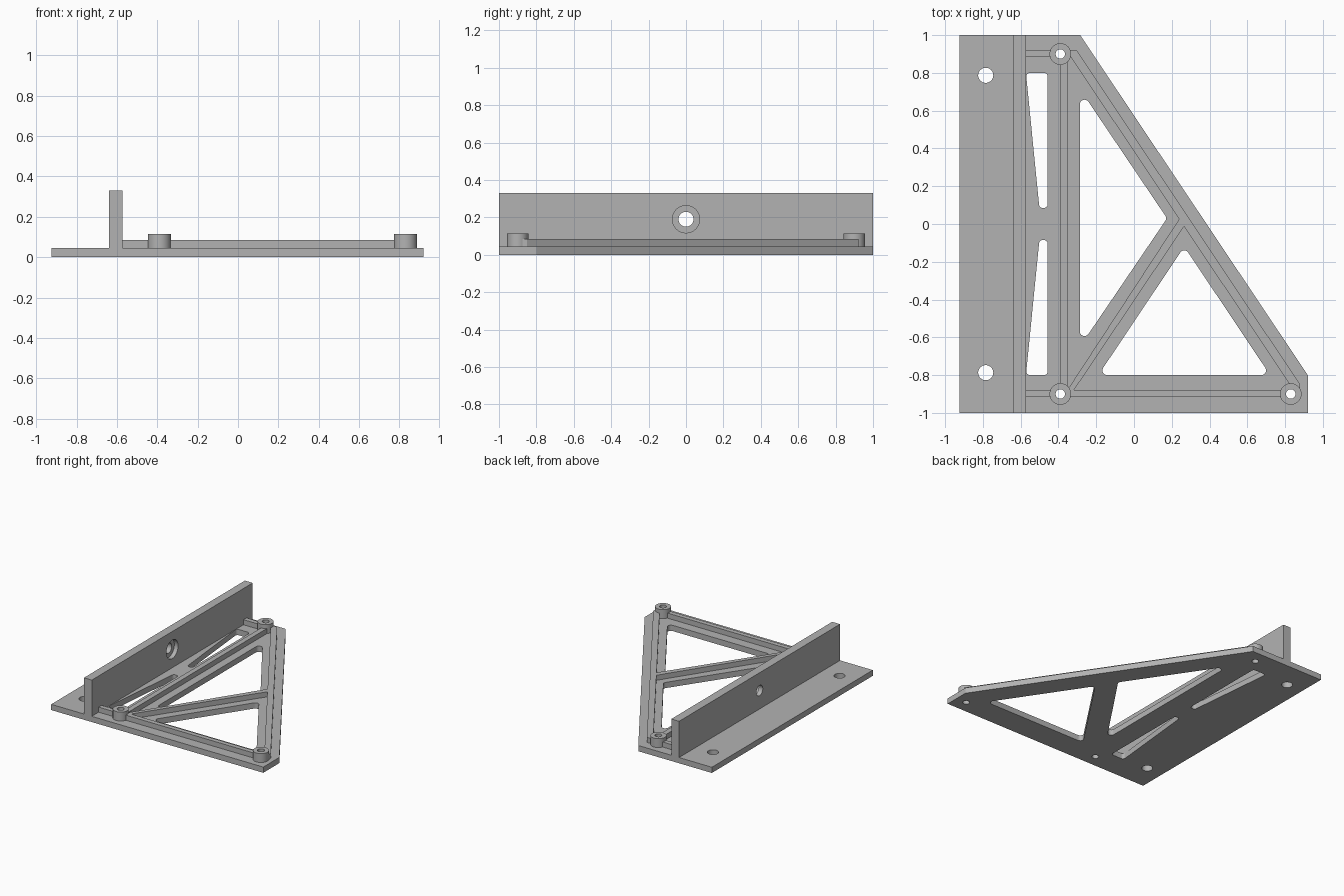
import bpy, bmesh
from math import cos, sin, tan, pi, radians
from mathutils import Vector, Matrix

if "Cube" in bpy.data.objects:
    bpy.data.objects.remove(bpy.data.objects["Cube"], do_unlink=True)

grey = bpy.data.materials.new("plain grey")
grey.use_nodes = True
grey.diffuse_color = (0.45, 0.45, 0.45, 1)
grey.node_tree.nodes["Principled BSDF"].inputs["Base Color"].default_value = grey.diffuse_color

PLATE_TOP, RIB_TOP, BOSS_TOP, WALL_TOP = 0.045, 0.085, 0.115, 0.33
BOSSES = [(-0.39, 0.9), (-0.39, -0.9), (0.83, -0.9)]
WALL_X = (-0.64, -0.572)


def circle(x, y, r, n=40):
    return [(x + r * cos(2 * pi * i / n), y + r * sin(2 * pi * i / n)) for i in range(n)]


def rounded(points, r, steps=6):
    """Polygon with every corner replaced by a tangent arc."""
    pts, out = [Vector(p) for p in points], []
    for i, p in enumerate(pts):
        a = (pts[i - 1] - p).normalized()
        b = (pts[(i + 1) % len(pts)] - p).normalized()
        half = a.angle(b) / 2
        centre = p + (a + b).normalized() * (r / sin(half))
        start = p + a * (r / tan(half)) - centre
        end = p + b * (r / tan(half)) - centre
        turn = start.angle_signed(end)
        for k in range(steps + 1):
            out.append(tuple(centre + Matrix.Rotation(-turn * k / steps, 2) @ start))
    return out


def slab(name, outlines, z0, z1):
    """Flat solid from an outline followed by its holes."""
    curve = bpy.data.curves.new(name, "CURVE")
    curve.dimensions, curve.fill_mode = "2D", "BOTH"
    curve.extrude = (z1 - z0) / 2
    for outline in outlines:
        spline = curve.splines.new("POLY")
        spline.points.add(len(outline) - 1)
        for point, (x, y) in zip(spline.points, outline):
            point.co = (x, y, 0, 1)
        spline.use_cyclic_u = True
    temp = bpy.data.objects.new(name + " outline", curve)
    mesh = bpy.data.meshes.new_from_object(temp)
    bpy.data.objects.remove(temp)
    bm = bmesh.new()
    bm.from_mesh(mesh)
    bmesh.ops.remove_doubles(bm, verts=bm.verts, dist=1e-5)
    bmesh.ops.translate(bm, verts=bm.verts, vec=(0, 0, (z0 + z1) / 2))
    bmesh.ops.recalc_face_normals(bm, faces=bm.faces)
    bm.to_mesh(mesh)
    bm.free()
    mesh.name = name
    mesh.materials.clear()
    mesh.materials.append(grey)
    obj = bpy.data.objects.new(name, mesh)
    bpy.context.collection.objects.link(obj)
    return obj


def combine(target, other, operation):
    """Apply a boolean and discard the other solid."""
    mod = target.modifiers.new("boolean", "BOOLEAN")
    mod.operation, mod.object, mod.solver = operation, other, "EXACT"
    bpy.context.view_layer.objects.active = target
    bpy.ops.object.modifier_apply(modifier=mod.name)
    bpy.data.objects.remove(other, do_unlink=True)


def box(x0, x1, y0, y1):
    return [(x0, y0), (x1, y0), (x1, y1), (x0, y1)]


# Base plate with windows, mounting holes and screw holes
outline = [(-0.925, -1), (0.92, -1), (0.92, -0.8), (-0.285, 1), (-0.925, 1)]
slot = [(-0.572, 0.8), (-0.457, 0.8), (-0.457, 0.085), (-0.501, 0.085)]
windows = [
    rounded([(-0.287, 0.715), (-0.287, -0.65), (0.175, 0.03)], 0.025),
    rounded([(-0.189, -0.8), (0.721, -0.8), (0.266, -0.12)], 0.025),
    rounded(slot, 0.02),
    rounded([(x, -y) for x, y in slot], 0.02),
]
holes = [circle(-0.785, s * 0.787, 0.04) for s in (-1, 1)]
holes += [circle(x, y, 0.025) for x, y in BOSSES]
plate = slab("base_plate", [outline] + windows + holes, 0, PLATE_TOP)

# Stiffening ribs, merged into one piece
rib_shapes = [
    box(-0.39, -0.35, -0.9, 0.9),
    box(WALL_X[1], -0.37, 0.885, 0.922),
    [(-0.36, 0.922), (-0.305, 0.922), (0.88, -0.85), (0.88, -0.9), (0.845, -0.9), (0.845, -0.88)],
    [(-0.36, -0.89), (-0.325, -0.89), (0.275, 0.002), (0.245, 0.035)],
]
ribs = slab("stiffening_ribs", [box(WALL_X[1], 0.85, -0.915, -0.878)], PLATE_TOP, RIB_TOP)
for shape in rib_shapes:
    combine(ribs, slab("rib", [shape], PLATE_TOP, RIB_TOP), "UNION")
for x, y in BOSSES:
    combine(ribs, slab("drill", [circle(x, y, 0.04)], 0, 0.2), "DIFFERENCE")

# Screw bosses
bosses = [slab("screw_boss", [circle(x, y, 0.057), circle(x, y, 0.025)], PLATE_TOP, BOSS_TOP)
          for x, y in BOSSES]

# Upright wall with a counterbored hole
wall = slab("upright_wall", [box(*WALL_X, -1, 1)], PLATE_TOP, WALL_TOP)
for radius, x0, x1 in ((0.04, -0.7, -0.5), (0.073, -0.605, -0.5)):
    drill = slab("drill", [circle(0, 0, radius)], x0, x1)
    drill.data.transform(Matrix.Translation((0, 0, 0.19)) @ Matrix.Rotation(radians(90), 4, "Y"))
    combine(wall, drill, "DIFFERENCE")

# Smooth round surfaces while keeping edges crisp
bpy.ops.object.select_all(action="DESELECT")
for obj in [plate, ribs, wall] + bosses:
    obj.select_set(True)
bpy.context.view_layer.objects.active = plate
bpy.ops.object.shade_smooth_by_angle(angle=radians(30))
